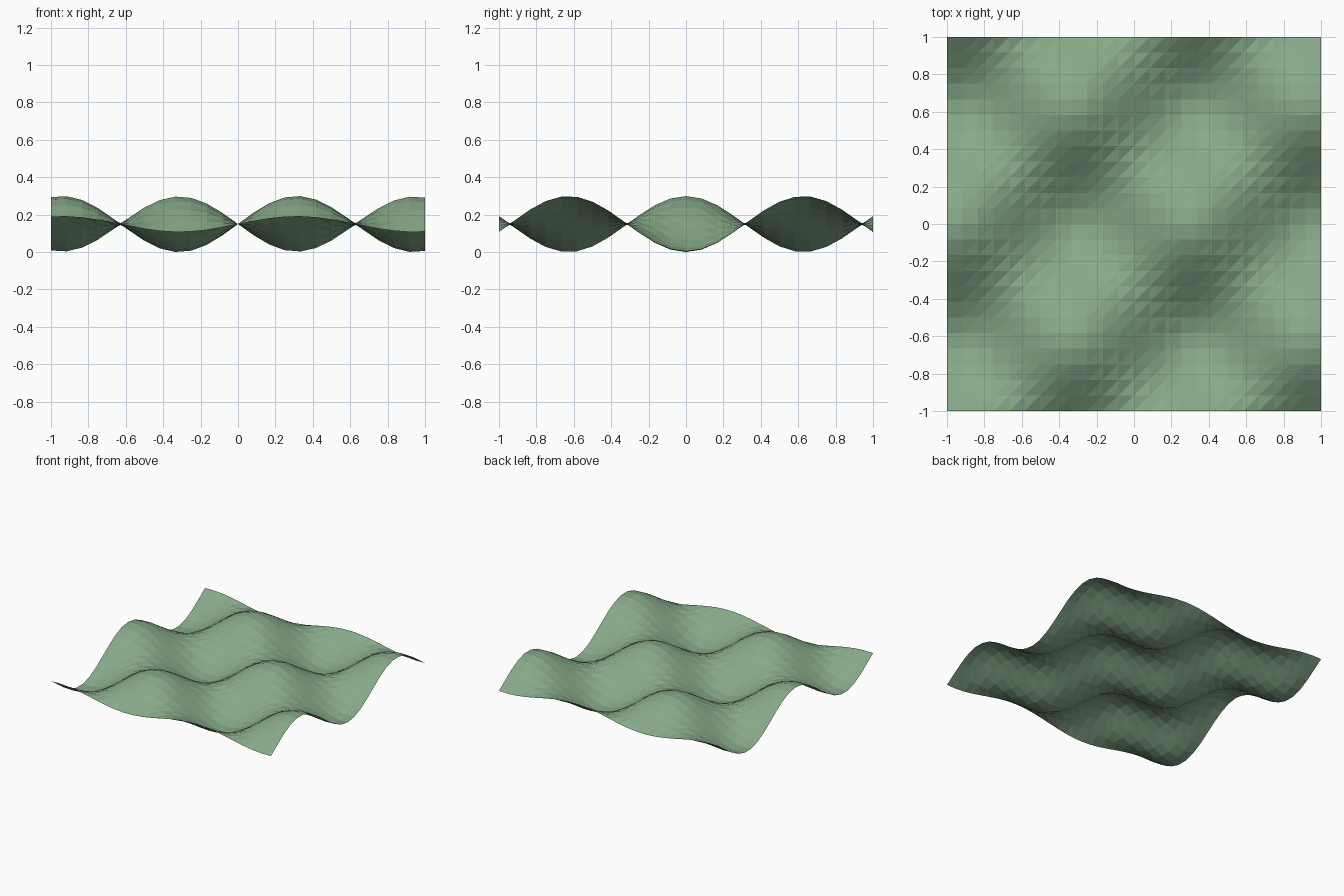
import bpy, bmesh
from math import sin, cos

if "Cube" in bpy.data.objects:
    bpy.data.objects.remove(bpy.data.objects["Cube"])

N = 24            # cells per side
AMP = 0.15        # wave height
FREQ = 5.0        # radians per unit

# Rippled sheet: z = sin(5x) * cos(5y) on a triangulated grid
bm = bmesh.new()
rows = []
for j in range(N + 1):
    y = -1 + 2 * j / N
    rows.append([])
    for i in range(N + 1):
        x = -1 + 2 * i / N
        rows[-1].append(bm.verts.new((x, y, AMP * sin(FREQ * x) * cos(FREQ * y))))

for j in range(N):
    for i in range(N):
        a, b = rows[j][i], rows[j][i + 1]
        c, d = rows[j + 1][i + 1], rows[j + 1][i]
        bm.faces.new((a, b, c))
        bm.faces.new((a, c, d))

# Rest the lowest point on the ground
lowest = min(v.co.z for v in bm.verts)
bmesh.ops.translate(bm, verts=bm.verts, vec=(0, 0, -lowest))

mesh = bpy.data.meshes.new("wave_sheet")
bm.to_mesh(mesh)
bm.free()
sheet = bpy.data.objects.new("wave_sheet", mesh)
bpy.context.collection.objects.link(sheet)

# Soft green
green = bpy.data.materials.new("soft_green")
green.diffuse_color = (0.24, 0.40, 0.25, 1)
green.use_nodes = True
green.node_tree.nodes["Principled BSDF"].inputs["Base Color"].default_value = green.diffuse_color
mesh.materials.append(green)
